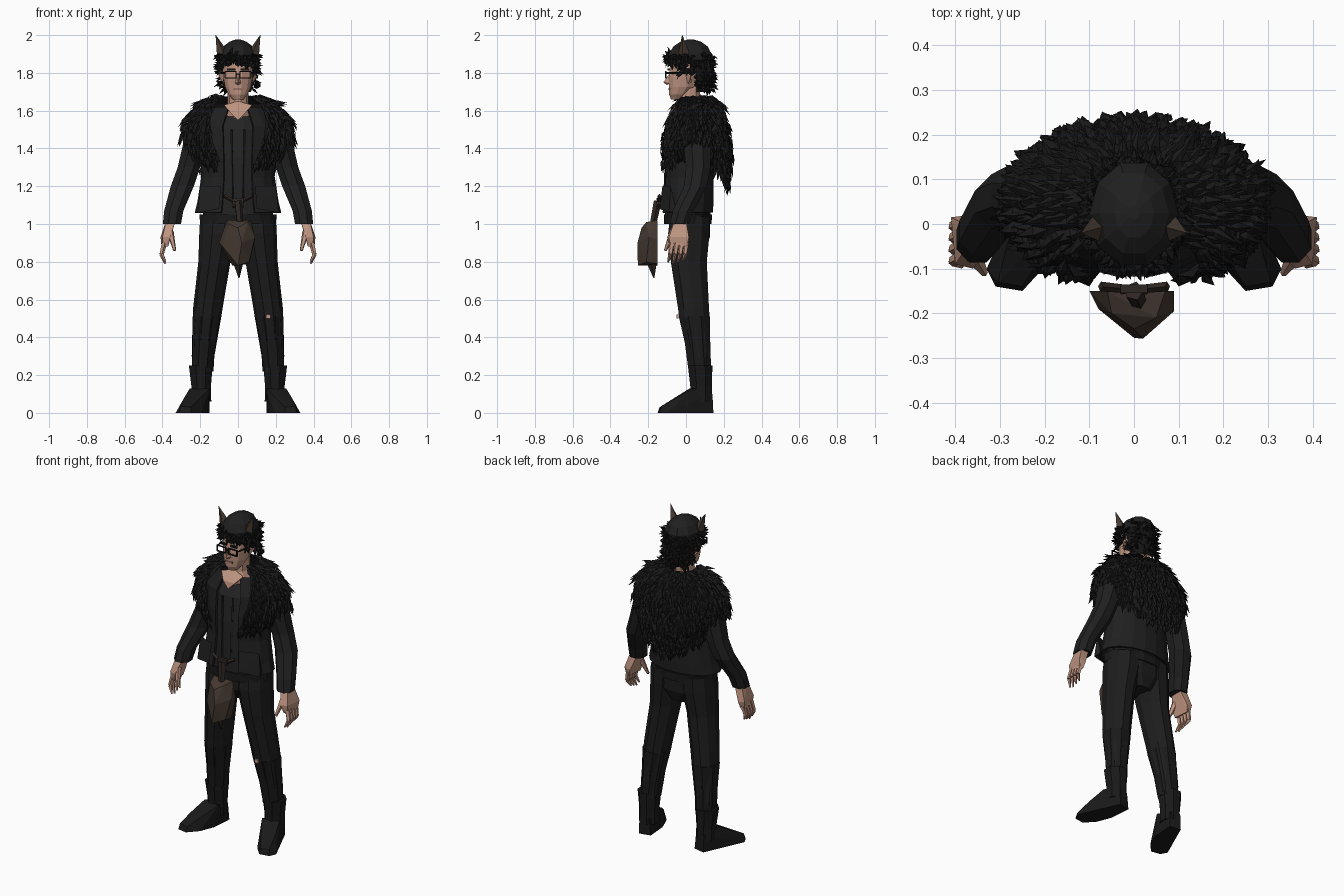
import bpy, bmesh, math, random
from mathutils import Vector as V

random.seed(4)


def colour(name, r, g, b):
    m = bpy.data.materials.new(name)
    m.diffuse_color = (r, g, b, 1)
    return m


FUR = colour("fur_black", .010, .010, .010)
HAIR = colour("hair_black", .007, .007, .007)
CLOTH = colour("jacket_black", .014, .014, .014)
SHIRT = colour("shirt_charcoal", .017, .017, .018)
TROUSER = colour("trouser_black", .012, .012, .012)
LEATHER = colour("boot_black", .010, .010, .010)
BROWN = colour("brown_leather", .060, .041, .031)
DARK = colour("dark_brown", .028, .020, .016)
SKIN = colour("skin", .52, .30, .22)
LIP = colour("shaded_skin", .30, .16, .12)


def make(name, bm, mat):
    bmesh.ops.recalc_face_normals(bm, faces=bm.faces)
    me = bpy.data.meshes.new(name)
    bm.to_mesh(me)
    bm.free()
    me.materials.append(mat)
    ob = bpy.data.objects.new(name, me)
    bpy.context.collection.objects.link(ob)
    return ob


def loft(name, rings, mat, n=10, gap=0, s=1):
    """Skin rings of (x, y, z, rx, ry); gap leaves the front open."""
    bm = bmesh.new()
    rows = []
    for x, y, z, rx, ry in rings:
        row = []
        for i in range(n):
            a = gap + (2 * math.pi - 2 * gap) * i / (n - 1) if gap else 2 * math.pi * (i + .5) / n
            row.append(bm.verts.new((s * (x + rx * math.sin(a)), y - ry * math.cos(a), z)))
        rows.append(row)
    for p, q in zip(rows, rows[1:]):
        for i in range(n - 1 if gap else n):
            j = (i + 1) % n
            bm.faces.new((p[i], p[j], q[j], q[i]))
    if not gap:
        bm.faces.new(rows[0])
        bm.faces.new(rows[-1])
    return make(name, bm, mat)


def hull(name, pts, mat, s=1):
    bm = bmesh.new()
    for x, y, z in pts:
        bm.verts.new((s * x, y, z))
    bmesh.ops.convex_hull(bm, input=bm.verts)
    return make(name, bm, mat)


def box(name, c, d, mat):
    return hull(name, [(c[0] + i * d[0] / 2, c[1] + j * d[1] / 2, c[2] + k * d[2] / 2)
                       for i in (-1, 1) for j in (-1, 1) for k in (-1, 1)], mat)


def spike(name, a, b, r, mat, n=5, tip=.1):
    """Tapered rod from a to b."""
    a, b = V(a), V(b)
    bm = bmesh.new()
    bmesh.ops.create_cone(bm, cap_ends=True, segments=n, radius1=r, radius2=r * tip, depth=(b - a).length)
    q = (b - a).to_track_quat('Z', 'Y')
    for v in bm.verts:
        v.co = q @ v.co + (a + b) / 2
    return make(name, bm, mat)


def tuft(bm, root, d, out, length, width):
    """One pointed lock lying along d, ridged towards out."""
    d = d.normalized()
    side = d.cross(out).normalized()
    up = side.cross(d).normalized()
    mid = root + d * length * .4
    r, l, k, e, t = [bm.verts.new(p) for p in (
        root, mid - side * width / 2, mid + up * width * .4, mid + side * width / 2,
        root + d * length - up * length * .1)]
    for f in ((r, l, k), (r, k, e), (l, t, k), (k, t, e), (r, e, t, l)):
        bm.faces.new(f)


# Trousers and boots
loft("hips", [(0, .03, .86, .08, .07), (0, .02, .93, .18, .11), (0, .02, 1.1, .195, .115)], TROUSER, 12)
for s, side in ((1, "left"), (-1, "right")):
    loft(side + "_trouser_leg", [(.185, .075, .22, .055, .06), (.185, .07, .3, .06, .063),
         (.165, .045, .5, .075, .085), (.16, .04, .55, .078, .086), (.125, .015, .8, .085, .1),
         (.105, .015, .95, .1, .115), (.1, .02, 1.04, .1, .11)], TROUSER, 10, s=s)
    loft(side + "_leg_guard", [(.188, .072, .24, .06, .066), (.178, .06, .38, .067, .073),
         (.166, .046, .51, .08, .088)], LEATHER, 8, s=s)
    loft(side + "_boot_shaft", [(.195, .08, .06, .058, .062), (.195, .08, .14, .056, .062),
         (.197, .075, .25, .068, .07)], LEATHER, 8, s=s)
    hull(side + "_boot_foot", [(.15, .13, 0), (.22, .145, 0), (.16, .13, .1), (.22, .14, .1),
         (.15, .02, .13), (.255, .04, .13), (.255, .05, 0), (.16, 0, 0), (.195, -.09, 0),
         (.25, -.15, 0), (.31, -.14, 0), (.33, -.1, 0), (.25, -.14, .03), (.305, -.13, .035),
         (.2, -.06, .07), (.285, -.05, .08)], LEATHER, s)
box("torn_knee", (.16, -.045, .51), (.022, .009, .022), SKIN)

# Shirt, open jacket and belt
loft("shirt", [(0, .01, 1.0, .19, .122), (0, .01, 1.15, .175, .125), (0, .015, 1.35, .17, .125),
               (0, .02, 1.5, .17, .11), (0, .03, 1.57, .1, .085)], SHIRT, 14)
jacket = loft("jacket", [(0, .005, 1.06, .23, .14), (0, .01, 1.12, .215, .138), (0, .015, 1.25, .195, .132),
                         (0, .015, 1.4, .2, .135), (0, .02, 1.52, .21, .12), (0, .03, 1.62, .13, .09)],
              CLOTH, 16, gap=.4)
mod = jacket.modifiers.new("thickness", 'SOLIDIFY')
mod.thickness = .012
loft("belt", [(0, .01, 1.0, .205, .128), (0, .01, 1.05, .208, .13)], LEATHER, 16)
for s in (1, -1):
    hull("jacket_flap", [(.09, -.125, 1.2), (.2, -.08, 1.2), (.215, -.09, 1.06), (.1, -.14, 1.08),
                         (.2, -.05, 1.07), (.12, -.11, 1.15)], CLOTH, s)
    spike("shirt_placket", (s * .03, -.115, 1.12), (s * .035, -.1, 1.5), .007, CLOTH, 4, .8)
    spike("belt_cord", (s * .075, -.14, 1.15), (s * -.03, -.15, 1.09), .011, DARK, 4, .7)
box("belt_buckle", (.0, -.145, 1.12), (.06, .02, .035), DARK)
spike("pouch_strap", (0, -.15, 1.12), (.01, -.175, 1.0), .022, DARK, 5, .8)

# Hanging pouch
hull("pouch", [(-.06, -.15, 1.02), (.07, -.15, 1.02), (.09, -.15, .92), (.06, -.15, .79), (-.03, -.15, .78),
               (-.1, -.15, .9), (.09, -.195, .93), (.06, -.21, .8), (-.05, -.2, 1.0), (.05, -.21, 1.01),
               (.0, -.235, .98), (.02, -.257, .9), (0, -.255, .78), (-.08, -.19, .88)], BROWN)
spike("pouch_tail", (0, -.18, .8), (.005, -.17, .715), .03, DARK, 5)

# Sleeves and hands
for s, side in ((1, "left"), (-1, "right")):
    loft(side + "_sleeve", [(.35, -.035, 1.0, .052, .055), (.34, -.015, 1.07, .055, .06),
         (.295, .05, 1.2, .066, .066), (.26, .065, 1.3, .064, .07), (.225, .06, 1.42, .072, .08),
         (.19, .05, 1.55, .07, .07), (.16, .05, 1.6, .04, .05)], CLOTH, 8, s=s)
    hull(side + "_palm", [(.33, -.06, 1.02), (.38, -.06, 1.02), (.33, .0, 1.02), (.38, .0, 1.02),
         (.36, -.1, .93), (.4, -.09, .93), (.37, .02, .92), (.41, .015, .93),
         (.37, -.085, .88), (.395, -.085, .88), (.38, .01, .88), (.405, .005, .88)], SKIN, s)
    for i in range(4):
        y = -.075 + .026 * i
        k = (s * .405, y - .008, .84)
        spike(side + "_finger", (s * .39, y, .9), k, .015, SKIN, 5, .8)
        spike(side + "_fingertip", k, (s * .385, y - .02, .79 + .008 * abs(i - 1)), .012, SKIN, 5, .4)
    spike(side + "_thumb", (s * .36, -.07, .96), (s * .335, -.11, .86), .02, SKIN, 5, .4)

# Head, neck and face
loft("neck", [(0, .015, 1.53, .06, .075), (0, .015, 1.6, .075, .075), (0, .015, 1.64, .055, .06),
              (0, .02, 1.75, .055, .06)], SKIN, 10)
hull("bare_chest", [(-.075, -.055, 1.63), (.075, -.055, 1.63), (0, -.098, 1.55), (-.04, -.09, 1.59),
                    (.04, -.09, 1.59), (0, .0, 1.55), (0, -.04, 1.65)], SKIN)
loft("head", [(0, -.045, 1.66, .03, .036), (0, -.035, 1.685, .052, .056), (0, -.015, 1.725, .07, .078),
              (0, .0, 1.775, .08, .095), (0, .012, 1.82, .085, .1), (0, .02, 1.88, .088, .1)], SKIN, 12)
hull("nose", [(-.008, -.085, 1.8), (.008, -.085, 1.8), (-.018, -.085, 1.745), (.018, -.085, 1.745),
              (0, -.12, 1.75), (0, -.1, 1.735)], SKIN)
box("mouth", (0, -.088, 1.715), (.05, .009, .01), LIP)
for s in (1, -1):
    hull("ear", [(.078, -.005, 1.8), (.075, .01, 1.74), (.098, .02, 1.82), (.1, .025, 1.78), (.075, .03, 1.75)], SKIN, s)
    box("eyebrow", (s * .036, -.092, 1.818), (.045, .012, .01), HAIR)
    # Spectacle frame
    for z in (1.773, 1.807):
        box("spectacle_rim", (s * .039, -.107, z), (.062, .007, .006), HAIR)
    for x in (.01, .068):
        box("spectacle_edge", (s * x, -.107, 1.79), (.006, .007, .036), HAIR)
    spike("spectacle_arm", (s * .069, -.107, 1.8), (s * .092, .02, 1.8), .005, HAIR, 4, 1)
    # Horn
    spike("horn", (s * .082, -.01, 1.9), (s * .118, -.02, 2.0), .032, BROWN, 4, .03)
box("spectacle_bridge", (0, -.108, 1.795), (.02, .007, .006), HAIR)

# Cap
loft("cap", [(0, .02, 1.86, .1, .118), (0, .022, 1.9, .1, .12), (0, .024, 1.94, .078, .095),
             (0, .025, 1.965, .045, .058), (0, .025, 1.977, .012, .015)], CLOTH, 10)

# Curly hair below the cap
loft("hair_base", [(0, .04, 1.7, .07, .085), (0, .035, 1.76, .09, .105), (0, .025, 1.87, .1, .118)],
     HAIR, 12, gap=1.75)
bm = bmesh.new()
for i in range(420):
    a = random.uniform(-math.pi, math.pi)
    low = 1.855 if abs(a) < 1.1 else 1.80 if abs(a) < 1.8 else 1.71
    z = random.uniform(low, 1.895)
    out = V((math.sin(a), -math.cos(a), 0))
    root = V((.092 * out.x, .022 + .11 * out.y, z))
    d = out * .7 + V([random.uniform(-1, 1) for _ in range(3)]) * .7 + V((0, 0, -.3))
    tuft(bm, root, d, out + V((.01, .02, .6)), random.uniform(.03, .05), .024)
make("curly_hair", bm, HAIR)

# Fur mantle: profile stations of (rx, ry, drop)
PROFILE = [(.085, .075, 0), (.19, .125, .04), (.265, .165, .13), (.285, .185, .25), (.25, .172, .36)]


def mantle(a, t):
    f = min(max(t, 0), .9999) * 4
    i = int(f)
    rx, ry, drop = [p + (q - p) * (f - i) for p, q in zip(PROFILE[i], PROFILE[i + 1])]
    c = math.cos(a)
    drop *= 1 + t * (.3 * max(-c, 0) ** 2 - .22 * math.sin(a) ** 2)
    return V((rx * math.sin(a), .045 - ry * c, 1.675 - drop))


def opening(t):
    return .8 - .42 * t


bm = bmesh.new()
grid = []
for r in range(9):
    g = opening(r / 8)
    grid.append([bm.verts.new(mantle(g + (2 * math.pi - 2 * g) * k / 28, r / 8)) for k in range(29)])
for p, q in zip(grid, grid[1:]):
    for k in range(28):
        bm.faces.new((p[k], p[k + 1], q[k + 1], q[k]))
make("mantle_base", bm, FUR)

bm = bmesh.new()
for r in range(17):
    t = r / 16
    count = int(26 + 34 * min(1, t * 2))
    g = opening(t)
    for k in range(count):
        a = g + (2 * math.pi - 2 * g) * (k + random.random()) / count
        tt = min(.98, max(0, t + random.uniform(-.03, .03)))
        p = mantle(a, tt)
        down = (mantle(a, tt + .02) - mantle(a, tt - .02)).normalized()
        across = (mantle(a + .02, tt) - p).normalized()
        out = across.cross(down)
        if out.dot(V((p.x, p.y - .045, .1))) < 0:
            out = -out
        d = down + out * random.uniform(.1, .5) + across * random.uniform(-.4, .4)
        tuft(bm, p, d, out, random.uniform(.055, .09), random.uniform(.02, .034))
make("mantle_fur", bm, FUR)
